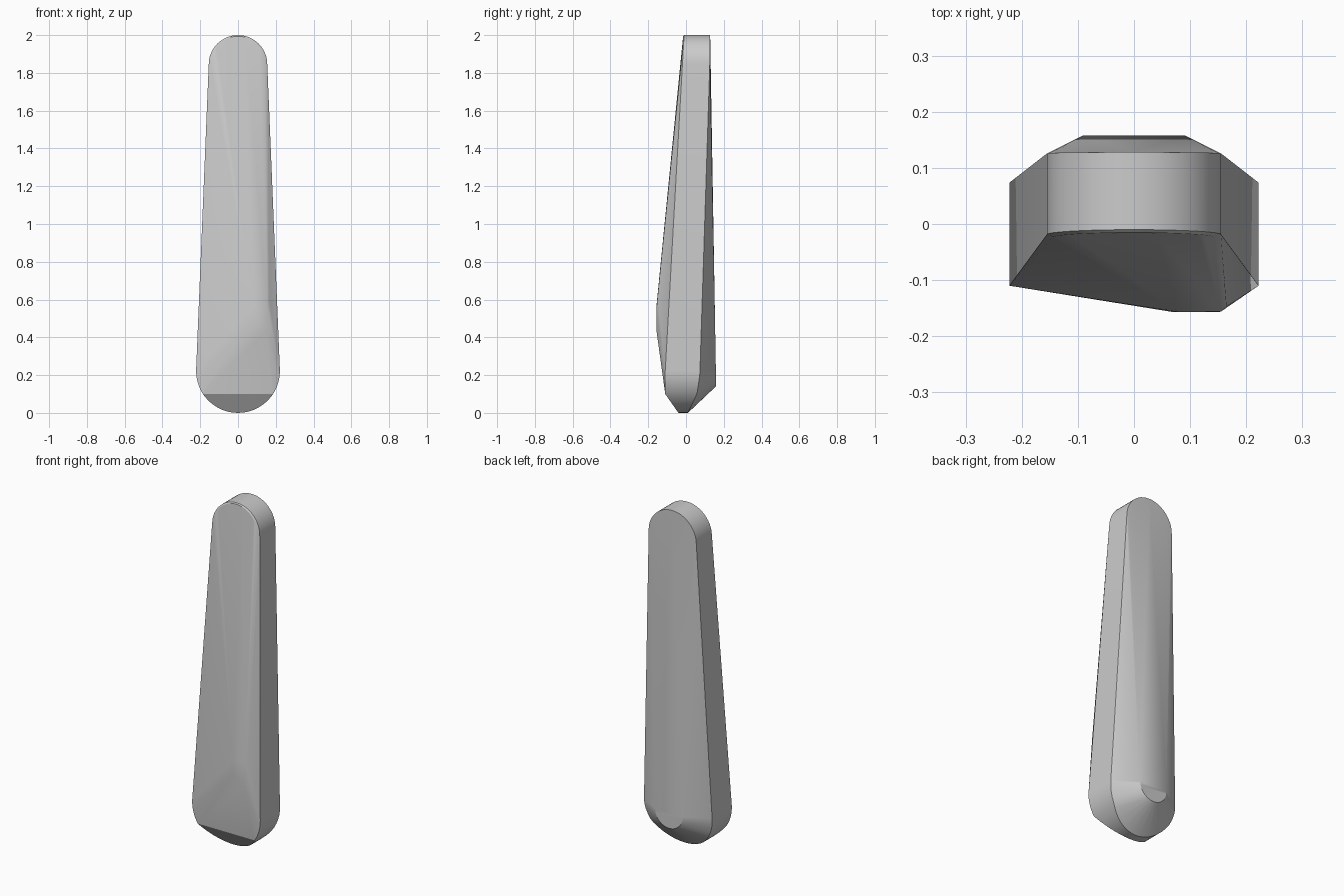
import bpy
import bmesh
import math

default = bpy.data.objects.get("Cube")
if default:
    bpy.data.objects.remove(default, do_unlink=True)

LOW_R, TOP_R, HEIGHT = 0.222, 0.155, 2.0
STEPS = 24


def stadium(low_r, top_r, low_z, top_z):
    """Tapered rounded outline as (x, z) points."""
    points = []
    for i in range(STEPS + 1):
        a = math.pi * i / STEPS
        points.append((top_r * math.cos(a), top_z + top_r * math.sin(a)))
        points.append((low_r * math.cos(a), low_z - low_r * math.sin(a)))
    return points


def interpolate(z, profile):
    """Depth at height z along a list of (z, y) points."""
    for (z0, y0), (z1, y1) in zip(profile, profile[1:]):
        if z <= z1:
            return y0 + (y1 - y0) * (z - z0) / (z1 - z0)
    return profile[-1][1]


front_edge = [(0, -0.04), (0.1, -0.11), (0.25, -0.11), (HEIGHT, -0.01)]
back_edge = [(0, 0.01), (0.1, 0.058), (0.2, 0.073), (1.85, 0.126), (HEIGHT, 0.128)]

# Side wall between the front and back outlines
points = []
for x, z in stadium(LOW_R, TOP_R, LOW_R, HEIGHT - TOP_R):
    points.append((x, interpolate(z, front_edge), z))
    points.append((x, interpolate(z, back_edge), z))

# Sharp ends of the lower front chamfer
chamfer_x = math.sqrt(LOW_R ** 2 - (LOW_R - 0.1) ** 2)
points += [(s * chamfer_x, -0.11, 0.1) for s in (-1, 1)]

# Thin bevel round the top of the front face
for i in range(STEPS + 1):
    a = math.pi * i / STEPS
    z = HEIGHT - TOP_R + 0.149 * math.sin(a)
    points.append((0.145 * math.cos(a), -0.015 - 0.06 * (HEIGHT - z), z))

# Raised back panel with a narrow rounded foot
for i in range(STEPS + 1):
    a = math.pi * i / STEPS
    points.append((0.09 * math.cos(a), 0.158, 0.23 - 0.09 * math.sin(a)))

# Off-centre ridge on the front
points += [(0.07, -0.157, 0.47), (0.15, -0.157, 0.44),
           (0.155, -0.156, 0.56), (0.165, -0.147, 0.6), (0.08, -0.157, 0.56)]

# Skin the faceted body
bm = bmesh.new()
for p in points:
    bm.verts.new(p)
bmesh.ops.remove_doubles(bm, verts=bm.verts, dist=0.0005)
bmesh.ops.convex_hull(bm, input=bm.verts)
loose = [v for v in bm.verts if not v.link_faces]
bmesh.ops.delete(bm, geom=loose, context='VERTS')
bmesh.ops.recalc_face_normals(bm, faces=bm.faces)
mesh = bpy.data.meshes.new("tapered_body")
bm.to_mesh(mesh)
bm.free()
body = bpy.data.objects.new("tapered_body", mesh)
bpy.context.collection.objects.link(body)

# Plain grey finish
grey = bpy.data.materials.new("plain_grey")
grey.use_nodes = True
colour = (0.6, 0.6, 0.6, 1)
grey.diffuse_color = colour
for node in grey.node_tree.nodes:
    if node.type == 'BSDF_PRINCIPLED':
        node.inputs["Base Color"].default_value = colour
mesh.materials.append(grey)

bpy.ops.object.select_all(action='DESELECT')
body.select_set(True)
bpy.context.view_layer.objects.active = body
bpy.ops.object.shade_smooth_by_angle(angle=math.radians(25))
